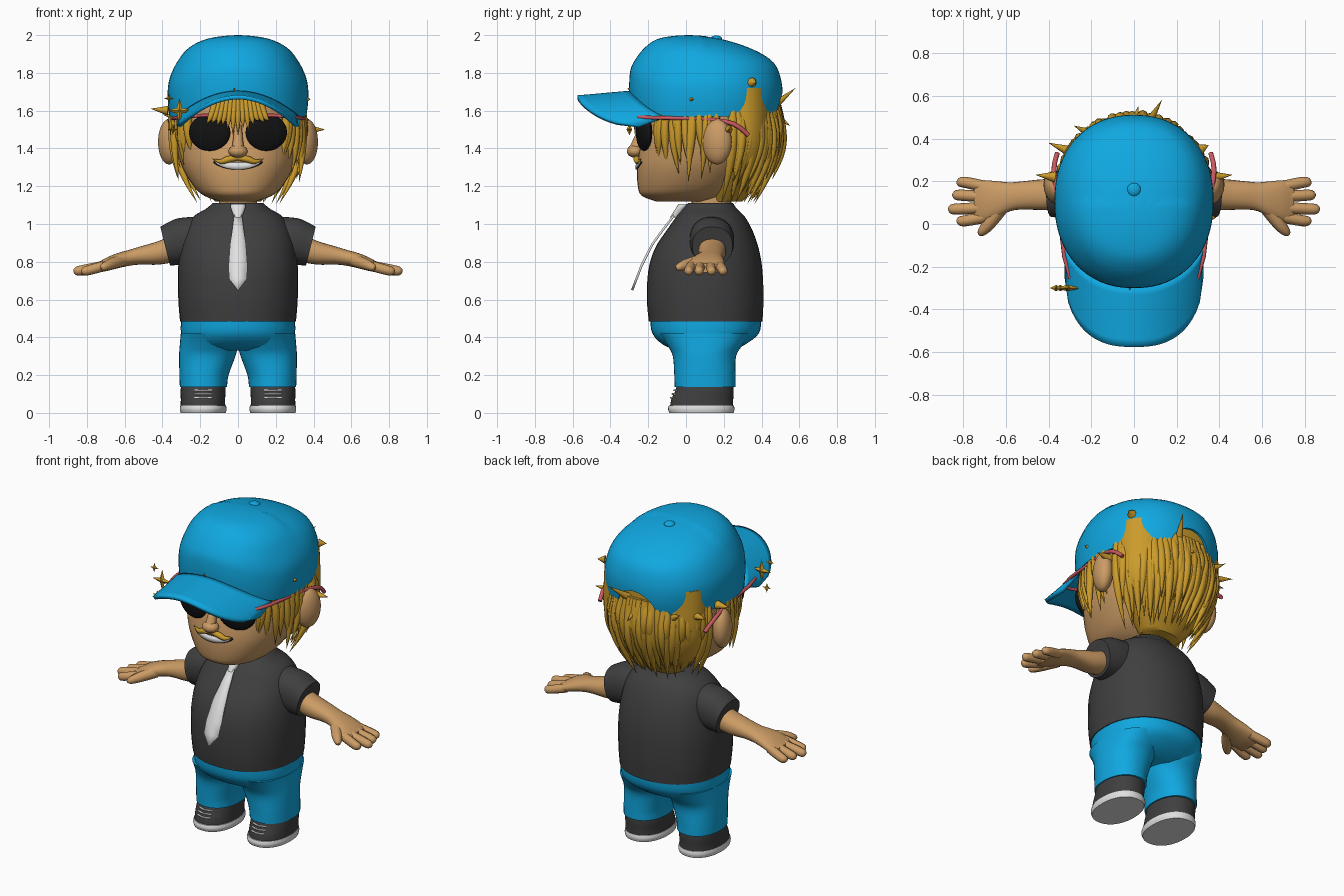
import bpy, bmesh, math, random
from mathutils import Vector

random.seed(4)
if "Cube" in bpy.data.objects:
    bpy.data.objects.remove(bpy.data.objects["Cube"], do_unlink=True)


def material(name, r, g, b):
    m = bpy.data.materials.new(name)
    m.use_nodes = True
    m.diffuse_color = (r, g, b, 1)
    m.node_tree.nodes["Principled BSDF"].inputs["Base Color"].default_value = (r, g, b, 1)
    return m


BLUE = material("bright blue", .005, .39, .75)
GREY = material("charcoal", .05, .05, .052)
SKIN = material("tan skin", .6, .33, .13)
GOLD = material("golden hair", .6, .33, .025)
WHITE = material("off white", .75, .75, .75)
BLACK = material("black", .006, .006, .006)
PINK = material("rose frame", .6, .1, .12)


def finish(name, bm, mat, smooth=True):
    bmesh.ops.recalc_face_normals(bm, faces=bm.faces)
    me = bpy.data.meshes.new(name)
    bm.to_mesh(me)
    bm.free()
    me.materials.append(mat)
    ob = bpy.data.objects.new(name, me)
    bpy.context.collection.objects.link(ob)
    select(ob)
    if smooth:
        bpy.ops.object.shade_smooth_by_angle(angle=math.radians(45))
    return ob


def select(ob):
    bpy.ops.object.select_all(action='DESELECT')
    ob.select_set(True)
    bpy.context.view_layer.objects.active = ob


def resample(rings, steps=4):
    """Smooth the list of rings with a Catmull-Rom spline."""
    out = []
    for i in range(len(rings) - 1):
        a, b, c, d = (rings[max(0, min(len(rings) - 1, i + k))] for k in (-1, 0, 1, 2))
        for t in (s / steps for s in range(steps)):
            out.append([q + t / 2 * (r - p + t * (2 * p - 5 * q + 4 * r - w + t * (3 * (q - r) + w - p)))
                        for p, q, r, w in zip(a, b, c, d)])
    return out + [rings[-1]]


def loft(name, mat, rings, axis='z', power=2.2, sides=40, warp=None):
    """Rings are (position, a min, a max, b min, b max) along an axis."""
    bm = bmesh.new()
    loops = []
    for pos, a0, a1, b0, b1 in resample(rings):
        loop = []
        for i in range(sides):
            t = math.tau * i / sides
            c, s = math.cos(t), math.sin(t)
            a = (a0 + a1) / 2 + (a1 - a0) / 2 * math.copysign(abs(c) ** (2 / power), c)
            b = (b0 + b1) / 2 + (b1 - b0) / 2 * math.copysign(abs(s) ** (2 / power), s)
            co = Vector((a, b, pos) if axis == 'z' else (pos, a, b))
            loop.append(bm.verts.new(warp(co) if warp else co))
        loops.append(loop)
    for lo, hi in zip(loops, loops[1:]):
        for i in range(sides):
            j = (i + 1) % sides
            bm.faces.new((lo[i], lo[j], hi[j], hi[i]))
    bm.faces.new(loops[0])
    bm.faces.new(loops[-1])
    return finish(name, bm, mat)


def sym(z, hx, y0, y1):
    return (z, -hx, hx, y0, y1)


def sheet(name, mat, fn, nu, nv, thick):
    """Thickened grid from fn(u, v), u in -1..1 and v in 0..1."""
    bm = bmesh.new()
    g = [[bm.verts.new(fn(2 * i / nu - 1, j / nv)) for j in range(nv + 1)] for i in range(nu + 1)]
    for i in range(nu):
        for j in range(nv):
            bm.faces.new((g[i][j], g[i + 1][j], g[i + 1][j + 1], g[i][j + 1]))
    ob = finish(name, bm, mat)
    mod = ob.modifiers.new("thickness", 'SOLIDIFY')
    mod.thickness, mod.offset = thick, 0
    bpy.ops.object.modifier_apply(modifier=mod.name)
    return ob


def tubes(name, mat, strands):
    """Each strand is a list of (x, y, z, radius)."""
    cu = bpy.data.curves.new(name, 'CURVE')
    cu.dimensions, cu.bevel_depth, cu.bevel_resolution, cu.use_fill_caps = '3D', 1, 2, True
    for pts in strands:
        sp = cu.splines.new('POLY')
        pts = resample(pts, 3)
        sp.points.add(len(pts) - 1)
        for p, (x, y, z, r) in zip(sp.points, pts):
            p.co, p.radius = (x, y, z, 1), max(r, .0005)
    cu.materials.append(mat)
    ob = bpy.data.objects.new(name, cu)
    bpy.context.collection.objects.link(ob)
    select(ob)
    bpy.ops.object.convert(target='MESH')
    bpy.ops.object.shade_smooth_by_angle(angle=math.radians(60))


def ball(name, mat, loc, scale, turn=0):
    bpy.ops.mesh.primitive_uv_sphere_add(segments=32, ring_count=16, location=loc, rotation=(0, 0, turn))
    ob = bpy.context.object
    ob.name, ob.scale = name, scale
    ob.data.materials.append(mat)
    bpy.ops.object.shade_smooth()


# Head and neck
HEAD = [sym(1.12, .1, -.16, .15), sym(1.15, .18, -.235, .2), sym(1.2, .235, -.255, .27), sym(1.3, .295, -.26, .36),
        sym(1.4, .325, -.245, .42), sym(1.5, .335, -.22, .44), sym(1.7, .33, -.2, .44)]
loft("head", SKIN, HEAD)
loft("neck", SKIN, [sym(1.06, .1, .03, .24), sym(1.2, .1, .03, .24)])


def face(x, z, out=0):
    """Depth of the face surface at x, z."""
    for lo, hi in zip(HEAD, HEAD[1:]):
        if lo[0] <= z <= hi[0]:
            t = (z - lo[0]) / (hi[0] - lo[0])
            h, y0, y1 = (lo[k] + t * (hi[k] - lo[k]) for k in (2, 3, 4))
            return (y0 + y1) / 2 - (y1 - y0) / 2 * (1 - abs(x / h) ** 2.2) ** (1 / 2.2) - out


# Nose, smile and moustache
ball("nose_tip", SKIN, (0, -.27, 1.385), (.05, .043, .034))
tubes("nose_bridge", SKIN, [[(0, -.225, 1.52, .02), (0, -.25, 1.45, .026), (0, -.27, 1.39, .035)]])


def smile(scale, out):
    def fn(u, v):
        x = .12 * u * scale
        z = 1.307 + .02 * u * u + (v - .5) * .036 * scale * (1.02 - u * u) ** .5
        return (x, face(x, z, out), z)
    return fn


sheet("mouth_line", BLACK, smile(1.08, .001), 20, 2, .004)
sheet("teeth", WHITE, smile(.98, .005), 20, 2, .006)
tubes("moustache", GOLD, [[(s * x, face(x, z, .01), z, r) for x, z, r in
      ((0, 1.35, .012), (.05, 1.343, .018), (.09, 1.33, .013), (.135, 1.345, .001))] for s in (-1, 1)])

# Ears, sunglasses
for s, side in ((1, "left"), (-1, "right")):
    ball(side + "_ear", SKIN, (s * .365, .165, 1.435), (.055, .08, .12), -s * .35)
    ball(side + "_lens", BLACK, (s * .15, -.222, 1.485), (.113, .035, .098), s * .25)
tubes("glasses_frame", PINK, [[(s * .03, -.262, 1.55, .008), (s * .15, -.255, 1.575, .009), (s * .3, -.25, 1.565, .01),
      (s * .355, .1, 1.555, .01), (s * .375, .25, 1.53, .012), (s * .36, .33, 1.47, .012)] for s in (-1, 1)])

# Hair mass and locks
loft("hair_base", GOLD, [sym(1.12, .12, .14, .3), sym(1.2, .2, .13, .37), sym(1.3, .28, .13, .43),
                         sym(1.45, .33, .13, .465), sym(1.72, .33, .1, .47)])


def lock(deg, z0, z1, pull, radius, bulge=.1):
    a = math.radians(deg)
    pts = []
    for i in range(6):
        s = i / 5
        k = .97 + bulge * math.sin(math.pi * s) - (1 - pull) * s * s
        w = a + .08 * math.sin(deg * 7) * s * s
        pts.append((.35 * k * math.sin(w), .11 - .38 * k * math.cos(w), z0 + (z1 - z0) * s,
                    radius * (1 - s ** 3) * (.75 + .25 * math.sin(math.pi * s))))
    return pts


rnd = random.uniform
back = [lock(112 + i * 136 / 30 + rnd(-2, 2), 1.64, 1.1 + rnd(0, .08), rnd(.66, .74), .03) for i in range(31)]
back += [lock(114 + i * 132 / 22 + rnd(-2, 2), 1.62, 1.2 + rnd(0, .14), rnd(.85, .96), .027) for i in range(23)]
tubes("back_hair", GOLD, back)
tubes("side_hair", GOLD, [lock(s * (48 + i * 4 + rnd(-2, 2)), 1.62, rnd(1.21, 1.37), rnd(.9, 1), .024, .04)
                          for s in (-1, 1) for i in range(13)])
tubes("fringe", GOLD, [[(x * .8, -.24, 1.66, .018), (x, -.262, 1.57, .016), (x * 1.15, -.27, 1.46 + abs(x) * .4 + rnd(0, .05), .001)]
                       for x in [i * .024 for i in range(-6, 7)]])

# Stray tufts, some poking through the cap
tufts = (((.37, .22, 1.5), (.46, .23, 1.5)), ((-.37, .22, 1.6), (-.46, .23, 1.61)), ((-.3, .34, 1.56), (-.4, .38, 1.58)),
         ((-.2, .42, 1.55), (-.28, .46, 1.6)), ((.06, .46, 1.62), (.13, .58, 1.72)), ((0, .47, 1.58), (.02, .55, 1.52)),
         ((.36, .03, 1.66), (.385, .03, 1.66)), ((.31, .35, 1.75), (.35, .37, 1.75)), ((-.02, -.28, 1.7), (-.02, -.31, 1.72)))
tubes("stray_tufts", GOLD, [[(*p, .026 if abs(q[1] - p[1]) + abs(q[0] - p[0]) > .05 else .014), (*q, .0005)] for p, q in tufts])


# Cap crown with arched front rim and rear opening
def rim(co):
    low = 1.57
    if co.y < .1:
        low = max(low, 1.7 - .13 * (co.x / .315) ** 2)
    co.z = 2 - (2 - co.z) * (2 - low) / .44
    return co


crown = loft("cap_crown", BLUE, [sym(1.56, .362, -.3, .495), sym(1.65, .372, -.3, .51), sym(1.75, .366, -.29, .505),
             sym(1.85, .325, -.25, .465), sym(1.92, .265, -.205, .36), sym(1.97, .175, -.15, .22), sym(1.993, .08, -.07, .1),
             sym(2, .004, .01, .02)], sides=64, warp=rim)
bm = bmesh.new()
bm.from_mesh(crown.data)
bmesh.ops.delete(bm, geom=[f for f in bm.faces if len(f.verts) > 4 and f.calc_area() > .1], context='FACES')
bm.to_mesh(crown.data)
bm.free()
bpy.ops.mesh.primitive_cylinder_add(vertices=48, radius=.135, depth=.4, location=(0, .5, 1.56), rotation=(math.pi / 2, 0, 0))
cutter = bpy.context.object
cutter.hide_render = True
select(crown)
crown.modifiers.new("thickness", 'SOLIDIFY').thickness = .015
cut = crown.modifiers.new("opening", 'BOOLEAN')
cut.operation, cut.object = 'DIFFERENCE', cutter
for mod in list(crown.modifiers):
    bpy.ops.object.modifier_apply(modifier=mod.name)
bpy.data.objects.remove(cutter, do_unlink=True)
ball("cap_button", BLUE, (0, .16, 1.98), (.032, .032, .018))
sheet("cap_strap", BLACK, lambda u, v: (.15 * u, .497 - .035 * u * u, 1.56 + .045 * v), 12, 1, .012)


def brim(u, v):
    inner = .1 - .395 * (1 - (.86 * abs(u)) ** 2.2) ** .45
    outer = -.25 - .325 * max(0, 1 - abs(u) ** 2.6) ** .5
    return (.315 * u, inner + (outer - inner) * v, 1.695 - .13 * u * u - v * (.025 + .025 * u * u))


sheet("cap_brim", BLUE, brim, 40, 8, .022)


# Four-pointed sparkles beside the cap
def sparkle(name, x, z, size):
    bm = bmesh.new()
    ring = [bm.verts.new((x + r * math.sin(i * math.pi / 4), -.3, z + r * math.cos(i * math.pi / 4)))
            for i in range(8) for r in [size if i % 2 == 0 else size * .32]]
    for y in (-.315, -.285):
        hub = bm.verts.new((x, y, z))
        for i in range(8):
            bm.faces.new((hub, ring[i], ring[(i + 1) % 8]))
    finish(name, bm, GOLD, smooth=False)


for name, x, z, size in (("large", -.31, 1.6, .066), ("upper", -.365, 1.665, .028), ("lower", -.345, 1.5, .03)):
    sparkle(name + "_sparkle", x, z, size)

# Shirt, tie and hips
loft("shirt", GREY, [sym(.485, .307, -.197, .405), sym(.6, .316, -.207, .41), sym(.75, .318, -.2, .405), sym(.87, .305, -.165, .385),
                     sym(.97, .28, -.1, .35), sym(1.04, .235, -.05, .31), sym(1.08, .17, -.015, .27), sym(1.11, .135, .01, .25)])
TIE = [(1.05, -.06, .02), (.97, -.122, .03), (.89, -.18, .042), (.78, -.235, .05), (.71, -.262, .048), (.65, -.285, .002)]
sheet("tie", WHITE, lambda u, v: (TIE[round(v * 5)][2] * u, TIE[round(v * 5)][1], TIE[round(v * 5)][0]), 2, 5, .012)
loft("tie_knot", WHITE, [sym(1.035, .02, -.085, -.035), sym(1.09, .04, -.05, .005), sym(1.105, .036, -.04, .01)], sides=16)
loft("hips", BLUE, [sym(.33, .24, -.04, .24), sym(.36, .285, -.12, .31), sym(.42, .302, -.178, .385), sym(.5, .302, -.19, .4)])


def mirrored(s, rings):
    return [(z, min(s * a, s * b), max(s * a, s * b), c, d) for z, a, b, c, d in rings]


def flip(s, rings):
    return [(s * x, *rest) for x, *rest in rings]


for s, side in ((1, "left"), (-1, "right")):
    # Sleeve, arm, fingers
    loft(side + "_sleeve", GREY, flip(s, [(.16, .02, .25, .82, 1.04), (.28, .02, .255, .79, 1.03), (.355, .03, .25, .782, 1),
         (.385, .033, .247, .78, .985)]), axis='x', warp=lambda c: Vector((c.x + s * .25 * (c.z - .88), c.y, c.z)))
    loft(side + "_arm", SKIN, flip(s, [(.33, .07, .21, .8, .95), (.42, .065, .21, .785, .91), (.52, .068, .2, .785, .88),
         (.58, .06, .195, .778, .862), (.64, .03, .2, .765, .845), (.7, .01, .205, .75, .82), (.75, .015, .2, .742, .79)]),
         axis='x', sides=24)
    tubes(side + "_fingers", SKIN, [[(s * .7, 0.1 + (y - .1) * .8, .78, .027), (s * (x - .04), y, .755, .026),
          (s * (x - .01), y, .748, .02), (s * x, y, .745, .006)] for x, y in ((.83, .195), (.85, .135), (.87, .07), (.83, .015))]
          + [[(s * .62, .08, .805, .035), (s * .68, 0, .785, .03), (s * .715, -.04, .77, .02), (s * .725, -.053, .767, .006)]])
    # Trouser leg, shoe, sole, laces
    loft(side + "_leg", BLUE, mirrored(s, [(.138, .058, .308, -.06, .263), (.2, .05, .31, -.062, .262), (.3, .014, .312, -.07, .265),
                                          (.36, 0, .308, -.1, .3), (.42, 0, .303, -.14, .34)]))
    loft(side + "_shoe", GREY, mirrored(s, [(.03, .067, .304, -.085, .25), (.07, .068, .303, -.078, .25),
                                           (.11, .066, .304, -.06, .252), (.145, .066, .302, -.048, .25)]))
    loft(side + "_sole", WHITE, mirrored(s, [(0, .066, .304, -.088, .252), (.02, .06, .308, -.095, .257), (.04, .064, .305, -.09, .253)]))
    tubes(side + "_laces", WHITE, [[(s * (.185 + dx), y + abs(dx) * .3, z, .005) for dx in (-.045, 0, .045)]
                                   for y, z in ((-.08, .08), (-.072, .1), (-.063, .12))])
